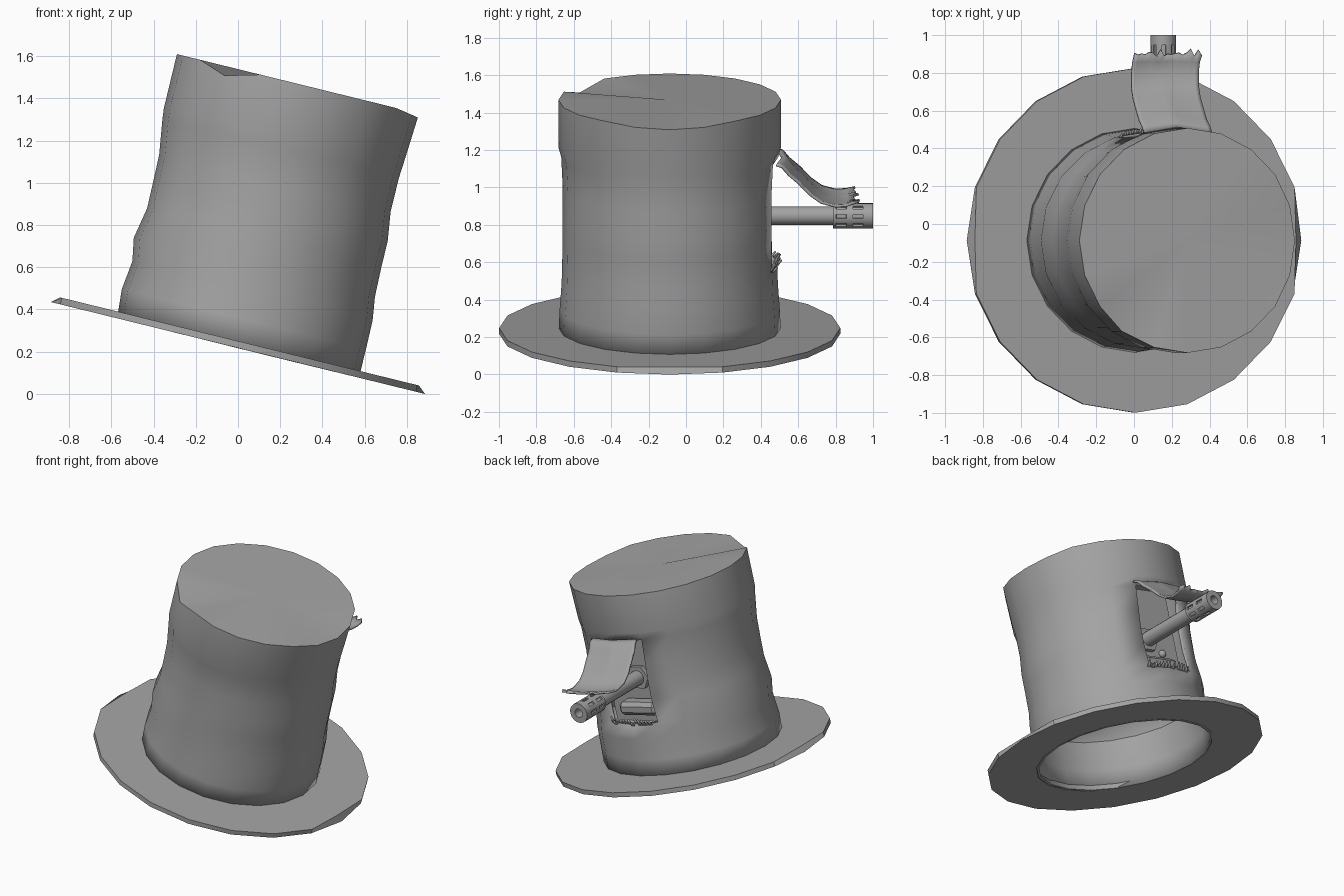
import bpy, bmesh, math, random
from mathutils import Matrix, Vector

if "Cube" in bpy.data.objects:
    bpy.data.objects.remove(bpy.data.objects["Cube"])

random.seed(4)
SIDES = 20
CY = -0.087                                   # hat axis position in y
TILT = Matrix.Translation((0, 0, 0.217)) @ Matrix.Rotation(math.radians(13.8), 4, 'Y')

gray = bpy.data.materials.new("plain_gray")
gray.diffuse_color = (0.37, 0.37, 0.37, 1)
gray.use_nodes = True
gray.node_tree.nodes["Principled BSDF"].inputs["Base Color"].default_value = gray.diffuse_color


def finish(name, bm, thickness=0, recalc=True, angle=32):
    """Turn a bmesh drawn in the hat's own frame into a tilted, shaded object."""
    if recalc:
        bmesh.ops.recalc_face_normals(bm, faces=bm.faces[:])
    me = bpy.data.meshes.new(name)
    bm.to_mesh(me)
    bm.free()
    ob = bpy.data.objects.new(name, me)
    bpy.context.collection.objects.link(ob)
    me.materials.append(gray)
    ob.matrix_world = TILT
    bpy.ops.object.select_all(action='DESELECT')
    ob.select_set(True)
    bpy.context.view_layer.objects.active = ob
    bpy.ops.object.shade_smooth_by_angle(angle=math.radians(angle))
    if thickness:
        mod = ob.modifiers.new("thickness", 'SOLIDIFY')
        mod.thickness = thickness
        mod.offset = -1
    return ob


def bridge(bm, a, b, skip=()):
    """Quads between two closed rings; returns the new faces."""
    n = len(a)
    return [bm.faces.new((a[i], a[(i + 1) % n], b[(i + 1) % n], b[i]))
            for i in range(n) if i not in skip]


def box(name, lo, hi, bevel=0):
    bm = bmesh.new()
    size = Vector(hi) - Vector(lo)
    mid = (Vector(hi) + Vector(lo)) / 2
    bmesh.ops.create_cube(bm, size=1, matrix=Matrix.Translation(mid) @ Matrix.Diagonal((*size, 1)))
    if bevel:
        bmesh.ops.bevel(bm, geom=bm.edges[:], offset=bevel, segments=1, affect='EDGES')
    return finish(name, bm)


def lathe_y(name, profile, n, slotted=(), z=0.65):
    """Spin (y, radius) points about the barrel axis; closed profile ends are filled."""
    bm = bmesh.new()
    rings = []
    for y, r in profile:
        rings.append([bm.verts.new((r * math.cos(2 * math.pi * i / n), y,
                                    z + r * math.sin(2 * math.pi * i / n))) for i in range(n)])
    slots = []
    for k in range(len(rings) - 1):
        faces = bridge(bm, rings[k], rings[k + 1])
        if k in slotted:
            slots += faces[::2]
    bm.faces.new(rings[0])
    bm.faces.new(rings[-1])
    bmesh.ops.recalc_face_normals(bm, faces=bm.faces[:])
    if slots:
        bmesh.ops.inset_individual(bm, faces=slots, thickness=0.004)
        bmesh.ops.inset_individual(bm, faces=slots, thickness=0.001, depth=-0.012)
    return finish(name, bm)


# Brim: flat ring, its two side tips slightly curled in on the upper face
bm = bmesh.new()


def brim_ring(r, z, limit=9):
    ring = []
    for i in range(SIDES):
        a = 2 * math.pi * i / SIDES
        x = max(-limit, min(limit, r * math.cos(a)))
        ring.append(bm.verts.new((x, CY + r * math.sin(a), z)))
    return ring


loops = [brim_ring(0.575, 0), brim_ring(0.912, 0), brim_ring(0.912, 0.032, 0.875),
         brim_ring(0.575, 0.032)]
for k in range(4):
    bridge(bm, loops[k], loops[(k + 1) % 4])
finish("brim", bm)

# Crown: dented tube, rows of (height, left reach, right reach, depth reach)
ROWS = [(0.00, .590, .590, .595), (0.14, .601, .590, .588), (0.28, .584, .588, .578),
        (0.39, .604, .572, .575), (0.54, .576, .568, .572), (0.66, .578, .568, .572),
        (0.80, .581, .548, .572), (0.965, .606, .548, .580), (1.02, .612, .552, .595),
        (1.283, .613, .567, .595)]
bm = bmesh.new()
rings = []
for h, left, right, depth in ROWS:
    ring = []
    for i in range(SIDES):
        a = 2 * math.pi * i / SIDES
        x = (right - left) / 2 + (right + left) / 2 * math.cos(a)
        z = h
        if h > 1.2:                            # dented rim
            z -= {13: 0.045, 0: 0.02, 1: 0.014, 19: 0.014}.get(i, 0)
        ring.append(bm.verts.new((x, CY + depth * math.sin(a), z)))
    rings.append(ring)
for k in range(len(rings) - 1):
    hatch = (4, 5) if 3 <= k < 7 else ()       # opening at the back
    bridge(bm, rings[k], rings[k + 1], hatch)
top = bm.verts.new((-0.02, CY, 1.283))
for i in range(SIDES):
    bm.faces.new((rings[-1][i], rings[-1][(i + 1) % SIDES], top))
finish("crown", bm, thickness=0.018, recalc=False)

# Inner floor inside the crown
bm = bmesh.new()
bmesh.ops.create_circle(bm, cap_ends=True, segments=SIDES, radius=0.57,
                        matrix=Matrix.Translation((0, CY, 0.33)))
finish("inner_floor", bm, thickness=0.01)

# Torn flap hanging over the barrel
PATH = [(.480, .968), (.510, .955), (.545, .91), (.60, .86), (.66, .795), (.72, .75),
        (.80, .728), (.86, .732), (.905, .742)]
COLS = 18
bm = bmesh.new()
grid = []
for k, (y, z) in enumerate(PATH):
    t = k / (len(PATH) - 1)
    row = []
    for c in range(COLS + 1):
        u = 2 * c / COLS - 1
        bulge = 0.03 * (1 - abs(u)) * (1 - t)
        x = 0.184 * u - 0.02 * math.sin(math.pi * t)
        jag = random.uniform(-0.012, 0.028) * (1 if c % 2 else -0.6) if k == len(PATH) - 1 else 0
        row.append(bm.verts.new((x, y + bulge + jag, z + abs(jag) * 0.5 + 0.012 * u * u * t)))
    grid.append(row)
for a, b in zip(grid, grid[1:]):
    for c in range(COLS):
        bm.faces.new((a[c], b[c], b[c + 1], a[c + 1]))
finish("torn_flap", bm, thickness=0.014, recalc=False)

# Torn teeth along the lower edge of the opening
bm = bmesh.new()
TEETH = 14
for c in range(TEETH):
    x0, x1 = (-0.18 + 0.36 * (c + d) / TEETH for d in (0, 1))
    xm = (x0 + x1) / 2
    ys = [0.505 - 0.03 * abs(x) / 0.184 - 0.02 for x in (x0, x1, xm)]
    bm.faces.new([bm.verts.new(p) for p in (
        (x0, ys[0], 0.38), (xm, ys[2] + 0.025, 0.39 + random.uniform(0.015, 0.04)),
        (x1, ys[1], 0.38))])
finish("torn_teeth", bm, thickness=0.01)

# Gun mount behind the opening: panel, ledge and bolts
box("mount_panel", (-0.26, 0.27, 0.34), (0.26, 0.30, 1.02))
box("mount_ledge", (-0.15, 0.29, 0.41), (0.15, 0.41, 0.50), bevel=0.025)
bm = bmesh.new()
for sx in (-1, 1):
    for z in (0.57, 0.72):
        bmesh.ops.create_uvsphere(bm, u_segments=12, v_segments=8, radius=0.026,
                                  matrix=Matrix.Translation((sx * 0.125, 0.305, z)))
finish("mount_bolts", bm)

# Barrel, mounting collar and slotted muzzle with a bore
lathe_y("barrel_collar", [(0.29, 0.085), (0.33, 0.085)], 6)
lathe_y("barrel", [(0.29, 0.05), (0.80, 0.05)], 16)
lathe_y("muzzle", [(0.785, 0.05), (0.785, 0.068), (0.80, 0.068), (0.86, 0.068), (0.89, 0.068),
                   (0.95, 0.068), (1.0, 0.068), (1.0, 0.03), (0.90, 0.03)], 16, slotted=(2, 4))
